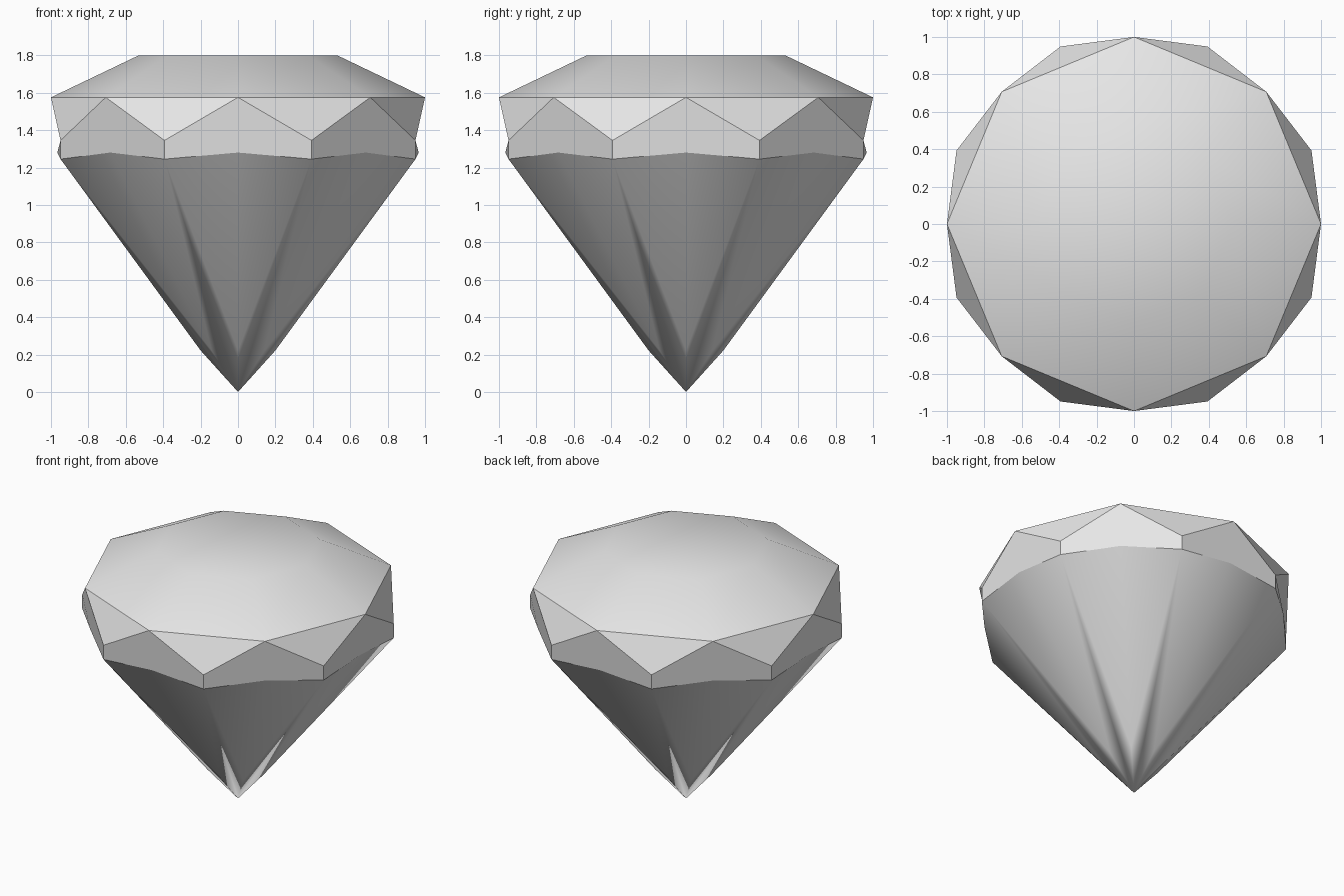
import bpy
import bmesh
import math

cube = bpy.data.objects.get("Cube")
if cube:
    bpy.data.objects.remove(cube, do_unlink=True)

SIDES = 8
STEP = 2 * math.pi / SIDES

mat = bpy.data.materials.new("pale_grey")
mat.use_nodes = True
colour = (0.8, 0.8, 0.8, 1)
mat.diffuse_color = colour
mat.node_tree.nodes["Principled BSDF"].inputs["Base Color"].default_value = colour

bm = bmesh.new()


def ring(radius, z, offset=0.0):
    """Eight points on a circle, turned by a fraction of one step."""
    return [bm.verts.new((radius * math.cos((i + offset) * STEP),
                          radius * math.sin((i + offset) * STEP), z))
            for i in range(SIDES)]


def facet(verts, smooth):
    bm.faces.new(verts).smooth = smooth


table = ring(0.53, 1.80)
crown = ring(1.0, 1.575)
girdle_top = ring(1.027, 1.345, 0.5)
girdle_low = ring(1.027, 1.245, 0.5)
girdle_mid = ring(0.966, 1.28)
pavilion = ring(0.20, 0.222)
tip = bm.verts.new((0, 0, 0))

# Flat table on top
facet(table, True)

for i in range(SIDES):
    j, h = (i + 1) % SIDES, i - 1
    # Crown slope
    facet([crown[i], crown[j], table[j], table[i]], True)
    # Flat girdle: triangle between crown corners, then shield below a corner
    facet([crown[j], crown[i], girdle_top[i]], False)
    facet([crown[i], girdle_top[h], girdle_low[h], girdle_mid[i],
           girdle_low[i], girdle_top[i]], False)
    # Pavilion: two half facets and one long kite
    facet([girdle_mid[i], girdle_low[h], pavilion[i]], True)
    facet([girdle_low[i], girdle_mid[i], pavilion[i]], True)
    facet([girdle_low[i], pavilion[i], tip, pavilion[j]], True)

bmesh.ops.recalc_face_normals(bm, faces=bm.faces)

# Keep the rims between crown, girdle and pavilion crisp
for edge in bm.edges:
    if not all(f.smooth for f in edge.link_faces):
        edge.smooth = False

mesh = bpy.data.meshes.new("cut_gem")
bm.to_mesh(mesh)
bm.free()
mesh.materials.append(mat)
gem = bpy.data.objects.new("cut_gem", mesh)
bpy.context.collection.objects.link(gem)
